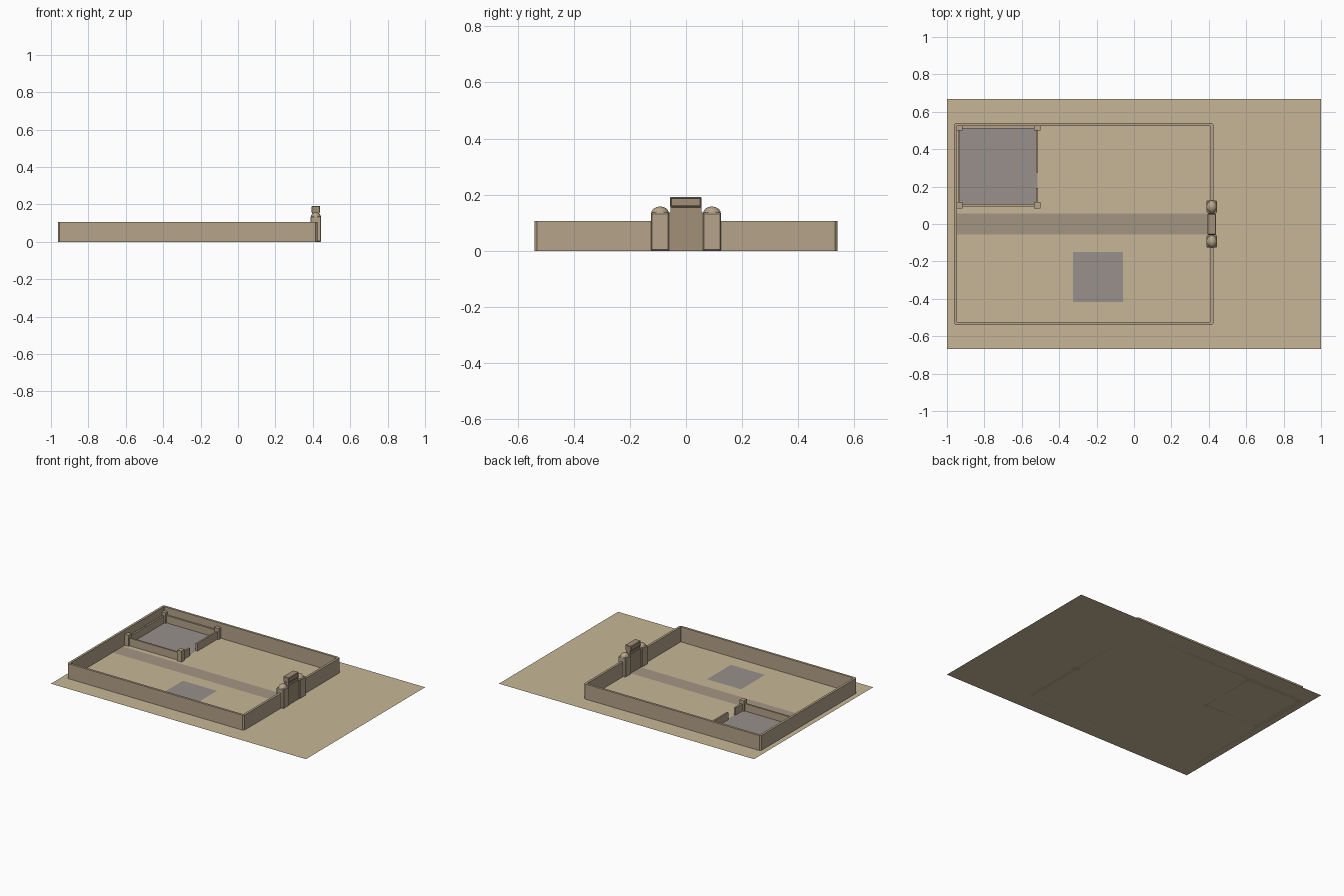
import bpy, bmesh, math

if "Cube" in bpy.data.objects:
    bpy.data.objects.remove(bpy.data.objects["Cube"])


def material(name, rgb):
    m = bpy.data.materials.new(name)
    m.diffuse_color = (*rgb, 1)
    m.use_nodes = True
    m.node_tree.nodes["Principled BSDF"].inputs["Base Color"].default_value = m.diffuse_color
    return m


SAND = material("sand", (0.57, 0.47, 0.31))
WALL = material("mud_brick", (0.46, 0.37, 0.25))
DOOR = material("dark_brick", (0.36, 0.28, 0.19))
PATH = material("path", (0.37, 0.30, 0.225))
PAVE = material("paving", (0.315, 0.28, 0.265))


def finish(bm, name, mat):
    bmesh.ops.recalc_face_normals(bm, faces=bm.faces)
    me = bpy.data.meshes.new(name)
    bm.to_mesh(me)
    bm.free()
    ob = bpy.data.objects.new(name, me)
    bpy.context.collection.objects.link(ob)
    me.materials.append(mat)
    return ob


def box(name, x0, x1, y0, y1, z0, z1, mat, bevel=0):
    bm = bmesh.new()
    bmesh.ops.create_cube(bm, size=1)
    for v in bm.verts:
        v.co.x = x0 if v.co.x < 0 else x1
        v.co.y = y0 if v.co.y < 0 else y1
        v.co.z = z0 if v.co.z < 0 else z1
    if bevel:
        bmesh.ops.bevel(bm, geom=bm.edges[:], offset=bevel, segments=1, affect='EDGES')
    return finish(bm, name, mat)


def sheet(name, x0, x1, y0, y1, z, mat):
    bm = bmesh.new()
    bm.faces.new([bm.verts.new(p) for p in
                  ((x0, y0, z), (x1, y0, z), (x1, y1, z), (x0, y1, z))])
    me = bpy.data.meshes.new(name)
    bm.to_mesh(me)
    bm.free()
    ob = bpy.data.objects.new(name, me)
    bpy.context.collection.objects.link(ob)
    me.materials.append(mat)


def ring(name, x0, x1, y0, y1, t, c, h, mat):
    """Closed wall with chamfered outer corners."""
    def outline(d, k, z):
        a, b, e, f = x0 + d, x1 - d, y0 + d, y1 - d
        return [bm.verts.new((x, y, z)) for x, y in
                ((a + k, e), (b - k, e), (b, e + k), (b, f - k),
                 (b - k, f), (a + k, f), (a, f - k), (a, e + k))]
    bm = bmesh.new()
    loops = [outline(0, c, 0), outline(0, c, h),
             outline(t, c * 0.3, h), outline(t, c * 0.3, 0)]
    for i in range(4):
        p, q = loops[i], loops[(i + 1) % 4]
        for j in range(8):
            k = (j + 1) % 8
            bm.faces.new((p[j], p[k], q[k], q[j]))
    finish(bm, name, mat)


# Ground, path and paved areas
sheet("ground", -1, 1, -0.667, 0.667, 0, SAND)
sheet("central_path", -0.946, 0.41, -0.056, 0.056, 0.002, PATH)
sheet("courtyard_floor", -0.932, -0.517, 0.10, 0.517, 0.003, PAVE)
sheet("paved_square", -0.327, -0.06, -0.417, -0.15, 0.003, PAVE)

# Perimeter wall
ring("perimeter_wall", -0.963, 0.424, -0.54, 0.54, 0.016, 0.009, 0.106, WALL)

# Inner courtyard: walls with a doorway on the east side, and corner posts
XL, XR, YB, YT, T, H = -0.935, -0.518, 0.10, 0.517, 0.006, 0.055
box("court_wall_south", XL, XR, YB - T, YB + T, 0, H, WALL)
box("court_wall_north", XL, XR, YT - T, YT + T, 0, H, WALL)
box("court_wall_west", XL - T, XL + T, YB, YT, 0, H, WALL)
box("court_wall_east_a", XR - T, XR + T, YB, 0.192, 0, H, WALL)
box("court_wall_east_b", XR - T, XR + T, 0.275, YT, 0, H, WALL)
R = 0.017
for x in (XL, XR):
    for y in (YB, YT):
        box("court_post", x - R, x + R, y - R, y + R, 0, 0.078, WALL)

# Gatehouse: recessed door block, lintel and raised parapet with inset panels
GX = 0.416
box("gate_block", GX - 0.021, GX + 0.021, -0.06, 0.06, 0, 0.136, DOOR)
box("gate_neck", GX - 0.017, GX + 0.017, -0.055, 0.055, 0.136, 0.158, DOOR)
parapet = box("gate_parapet", GX - 0.023, GX + 0.023, -0.057, 0.055, 0.155, 0.192, DOOR, 0.003)
bm = bmesh.new()
bm.from_mesh(parapet.data)
bm.normal_update()
sides = [f for f in bm.faces if abs(f.normal.x) > 0.99]
bmesh.ops.inset_individual(bm, faces=sides, thickness=0.004, depth=-0.003)
bm.to_mesh(parapet.data)
bm.free()

# Flanking towers with shallow domes
for s in (-1, 1):
    yc = s * 0.0925
    box("gate_tower", GX - 0.0285, GX + 0.0285, yc - 0.032, yc + 0.032, 0, 0.136, WALL, 0.004)
    bm = bmesh.new()
    bmesh.ops.create_uvsphere(bm, u_segments=16, v_segments=8, radius=1)
    low = [v for v in bm.verts if v.co.z < -0.01]
    bmesh.ops.delete(bm, geom=low, context='VERTS')
    rim = [e for e in bm.edges if e.is_boundary]
    bmesh.ops.contextual_create(bm, geom=rim)
    for v in bm.verts:
        v.co = (GX + v.co.x * 0.0275, yc + v.co.y * 0.032, 0.132 + v.co.z * 0.026)
    finish(bm, "tower_dome", WALL)
